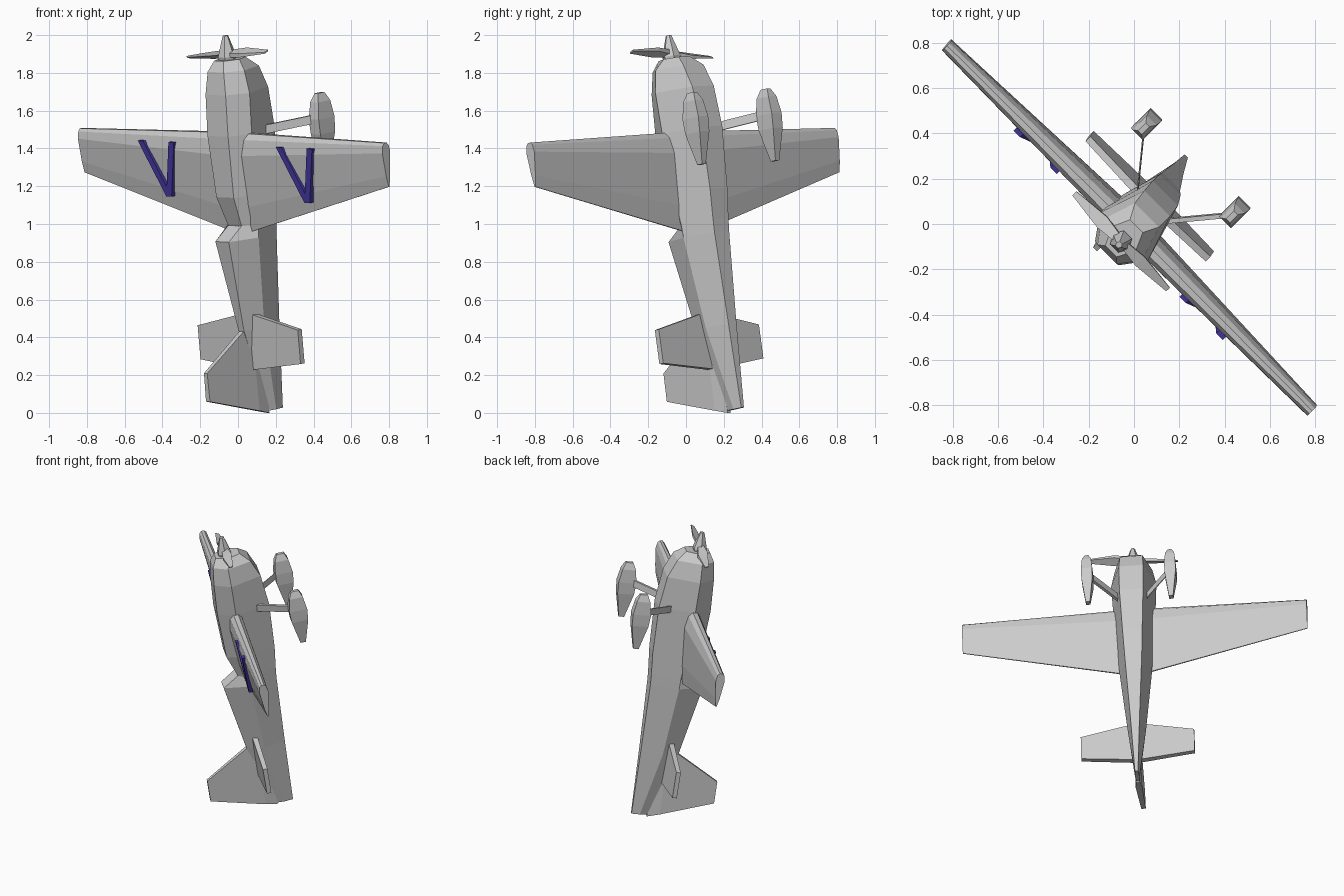
import bpy, bmesh
from mathutils import Vector, Matrix

if "Cube" in bpy.data.objects:
    bpy.data.objects.remove(bpy.data.objects["Cube"])

# Aircraft frame: s = span, d = towards the belly, t = towards the nose
S = Vector((1, -1, 0)).normalized()
B = Vector((1, 1, 0)).normalized()
Z = Vector((0, 0, 1))
A = (0.034 * S - 0.155 * B + Z).normalized()
C = (B - B.dot(A) * A).normalized()
X = C.cross(A)
O = -0.05 * S + 0.192 * B
FRAME = Matrix.Translation(O) @ Matrix((X, C, A)).transposed().to_4x4()


def loft(name, rings, mat=None):
    """Skin equal-sized rings of (s, d, t) points and cap both ends."""
    bm = bmesh.new()
    vr = [[bm.verts.new(FRAME @ Vector(p)) for p in r] for r in rings]
    n = len(vr[0])
    for r0, r1 in zip(vr, vr[1:]):
        for i in range(n):
            j = (i + 1) % n
            bm.faces.new((r0[i], r0[j], r1[j], r1[i]))
    bm.faces.new(vr[0])
    bm.faces.new(vr[-1])
    bmesh.ops.recalc_face_normals(bm, faces=bm.faces)
    me = bpy.data.meshes.new(name)
    bm.to_mesh(me)
    bm.free()
    ob = bpy.data.objects.new(name, me)
    bpy.context.collection.objects.link(ob)
    if mat:
        me.materials.append(mat)
    return ob


def bar(name, p, q, u, v, mat=None):
    """Straight four-sided bar from p to q with half-size vectors u and v."""
    p, q, u, v = map(Vector, (p, q, u, v))
    return loft(name, [[e + u + v, e + u - v, e - u - v, e - u + v] for e in (p, q)], mat)


# Fuselage: six-sided sections (t, top d, top hw, side d, side hw, belly d, belly hw)
sections = [
    (1.895, -.06, .035, .02, .075, .10, .04),
    (1.84, -.09, .06, 0, .125, .16, .075),
    (1.72, -.105, .075, 0, .15, .21, .08),
    (1.50, -.115, .077, 0, .14, .235, .078),
    (1.17, -.10, .065, .01, .12, .225, .065),
    (1.01, -.045, .05, .02, .11, .21, .058),
    (.94, -.15, .05, .02, .105, .205, .055),
    (.45, -.064, .02, .05, .06, .193, .03),
    (0, .077, .01, .13, .015, .185, .01),
]
loft("fuselage", [[(-tw, td, t), (tw, td, t), (mw, md, t), (bw, bd, t), (-bw, bd, t), (-mw, md, t)]
                  for t, td, tw, md, mw, bd, bw in sections])

# Main wing: tapered airfoil
half = [(0, .3), (.06, .75), (.22, 1), (.75, .5), (1, .08)]
foil = half + [(f, -h) for f, h in reversed(half)]


def wing_ring(s, le, te, th, d=0.0):
    return [(s, d + h * th, le + (te - le) * f) for f, h in foil]


tip, root = (1.487, 1.251, .03), (1.505, .955, .055)
loft("main_wing", [wing_ring(-1.14, *tip), wing_ring(0, *root), wing_ring(1.14, *tip)])

# Blue chevron stripes on the upper wing surface
blue = bpy.data.materials.new("blue")
blue.diffuse_color = (.06, .04, .36, 1)
blue.use_nodes = True
blue.node_tree.nodes["Principled BSDF"].inputs["Base Color"].default_value = blue.diffuse_color
for s0 in (-.48, .555):
    for ds in (-.165, .065):
        bar("wing_stripe", (s0 + ds, -.038, 1.445), (s0, -.024, 1.15),
            (.02, 0, 0), (0, .018, 0), blue)

# Tailplane: flat slab with tapered halves
def slab(s, le, te, th):
    return [(s, -th, le), (s, th, le), (s, th, te), (s, -th, te)]


loft("tailplane", [slab(-.375, .459, .277, .015), slab(0, .54, .232, .018), slab(.375, .459, .277, .015)])

# Fin and rudder
loft("fin", [[(-w, d, te), (w, d, te), (w * .8, d, le), (-w * .8, d, le)]
             for d, te, le, w in ((-.355, .115, .267, .015), (0, .012, .485, .022), (.08, -.012, .45, .012))])

# Landing gear: legs and teardrop wheel fairings
for side in (-1, 1):
    bar("gear_leg", (side * .09, .15, 1.50), (side * .265, .37, 1.53), (0, 0, .023), (.008, -.006, 0))
    pod = [(1.665, .012, .025), (1.62, .03, .045), (1.53, .037, .06), (1.45, .036, .055), (1.28, .014, .018)]
    loft("wheel_fairing", [[(side * .275 - w, .395 - h, t), (side * .275 + w, .395 - h, t),
                            (side * .275 + w, .395 + h, t), (side * .275 - w, .395 + h, t)]
                           for t, w, h in pod])

# Spinner: six-sided cone
hexa = [(1, 0), (.5, .87), (-.5, .87), (-1, 0), (-.5, -.87), (.5, -.87)]
loft("spinner", [[(r * a, .005 + r * b, t) for a, b in hexa]
                 for t, r in ((1.87, .04), (1.91, .05), (1.96, .035), (2.022, .015))])

# Propeller blades with twist
for side, tt in ((-1, 1.895), (1, 1.945)):
    stations = ((.02, .018, 1.925, .012), (.12, .03, (1.925 + tt) / 2, .01), (.295, .012, tt, .004))
    loft("propeller_blade", [[(side * s, .008 - w, t - side * w * .4 - th), (side * s, .008 - w, t - side * w * .4 + th),
                              (side * s, .008 + w, t + side * w * .4 + th), (side * s, .008 + w, t + side * w * .4 - th)]
                             for s, w, t, th in stations])
